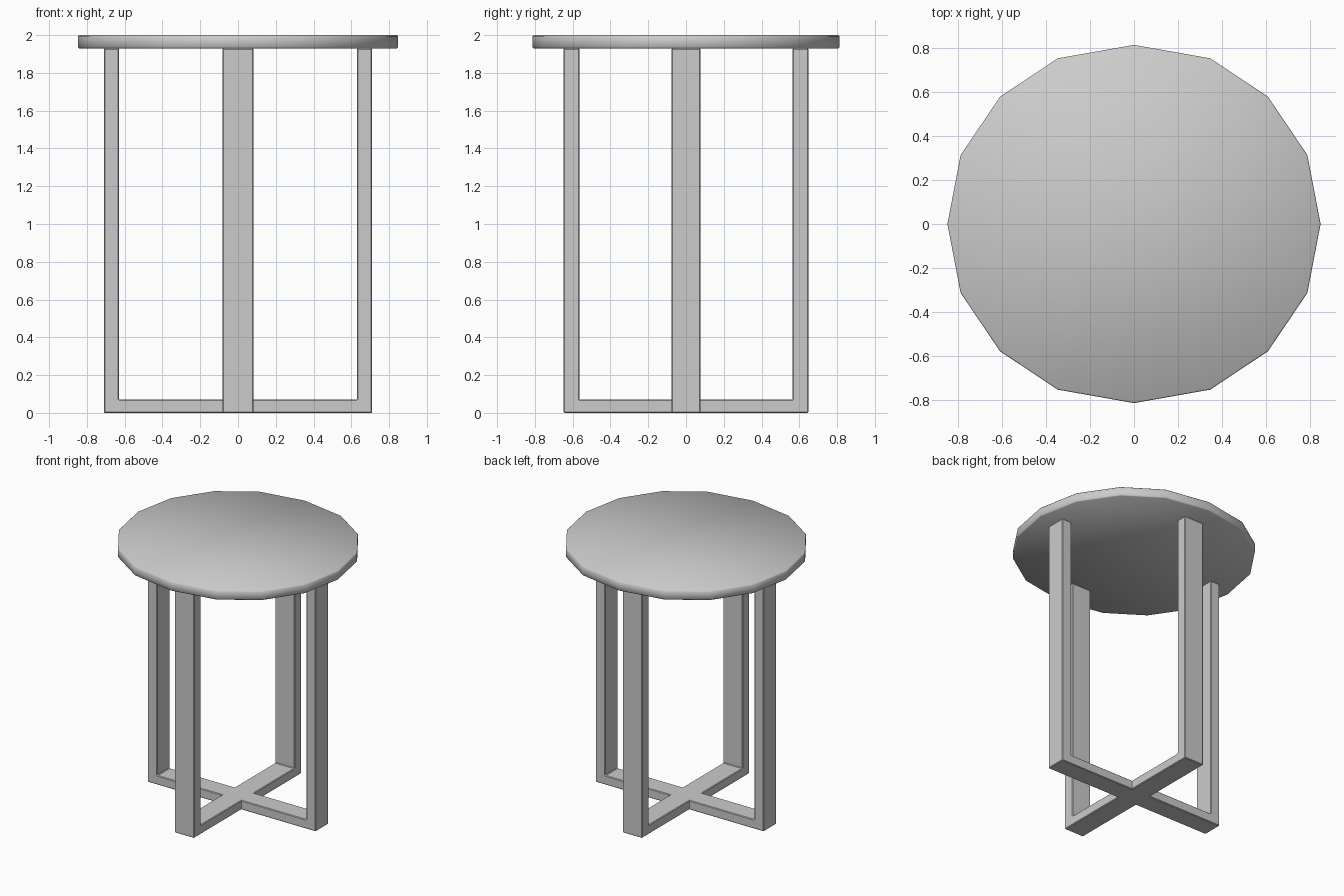
import bpy, bmesh

cube = bpy.data.objects.get("Cube")
if cube:
    bpy.data.objects.remove(cube)

grey = bpy.data.materials.new("light grey")
grey.use_nodes = True
colour = (0.6, 0.6, 0.6, 1)
grey.diffuse_color = colour
grey.node_tree.nodes["Principled BSDF"].inputs["Base Color"].default_value = colour


def extruded(name, outline, offset, bevel):
    """Extrude a closed outline along offset and soften its edges."""
    bm = bmesh.new()
    face = bm.faces.new([bm.verts.new(p) for p in outline])
    moved = bmesh.ops.extrude_face_region(bm, geom=[face])["geom"]
    verts = [g for g in moved if isinstance(g, bmesh.types.BMVert)]
    bmesh.ops.translate(bm, verts=verts, vec=offset)
    bmesh.ops.recalc_face_normals(bm, faces=bm.faces)
    mesh = bpy.data.meshes.new(name)
    bm.to_mesh(mesh)
    bm.free()
    mesh.materials.append(grey)
    obj = bpy.data.objects.new(name, mesh)
    bpy.context.collection.objects.link(obj)
    mod = obj.modifiers.new("soft edges", "BEVEL")
    mod.width = bevel
    mod.segments = 1
    mod.limit_method = "ANGLE"
    return obj


UNDERSIDE = 1.93

# Sixteen-sided seat, mirrored from one quarter of its rim
quarter = [(0.847, 0), (0.787, 0.313), (0.608, 0.578), (0.346, 0.752)]
half = quarter + [(0, 0.813)] + [(-x, y) for x, y in reversed(quarter)]
rim = half + [(x, -y) for x, y in reversed(half[1:-1])]
seat = extruded("seat", [(x, y, UNDERSIDE) for x, y in rim], (0, 0, 2 - UNDERSIDE), 0.006)
seat.data.shade_smooth()


def u_outline(outer, inner, bar):
    """U shape of two legs joined by a floor bar."""
    return [(-outer, 0), (outer, 0), (outer, UNDERSIDE), (inner, UNDERSIDE),
            (inner, bar), (-inner, bar), (-inner, UNDERSIDE), (-outer, UNDERSIDE)]


# Two crossing U frames
side = [(a, -0.076, z) for a, z in u_outline(0.71, 0.63, 0.07)]
extruded("side_leg_frame", side, (0, 0.152, 0), 0.005)
front = [(-0.082, a, z) for a, z in u_outline(0.648, 0.564, 0.07)]
extruded("front_back_leg_frame", front, (0.164, 0, 0), 0.005)
